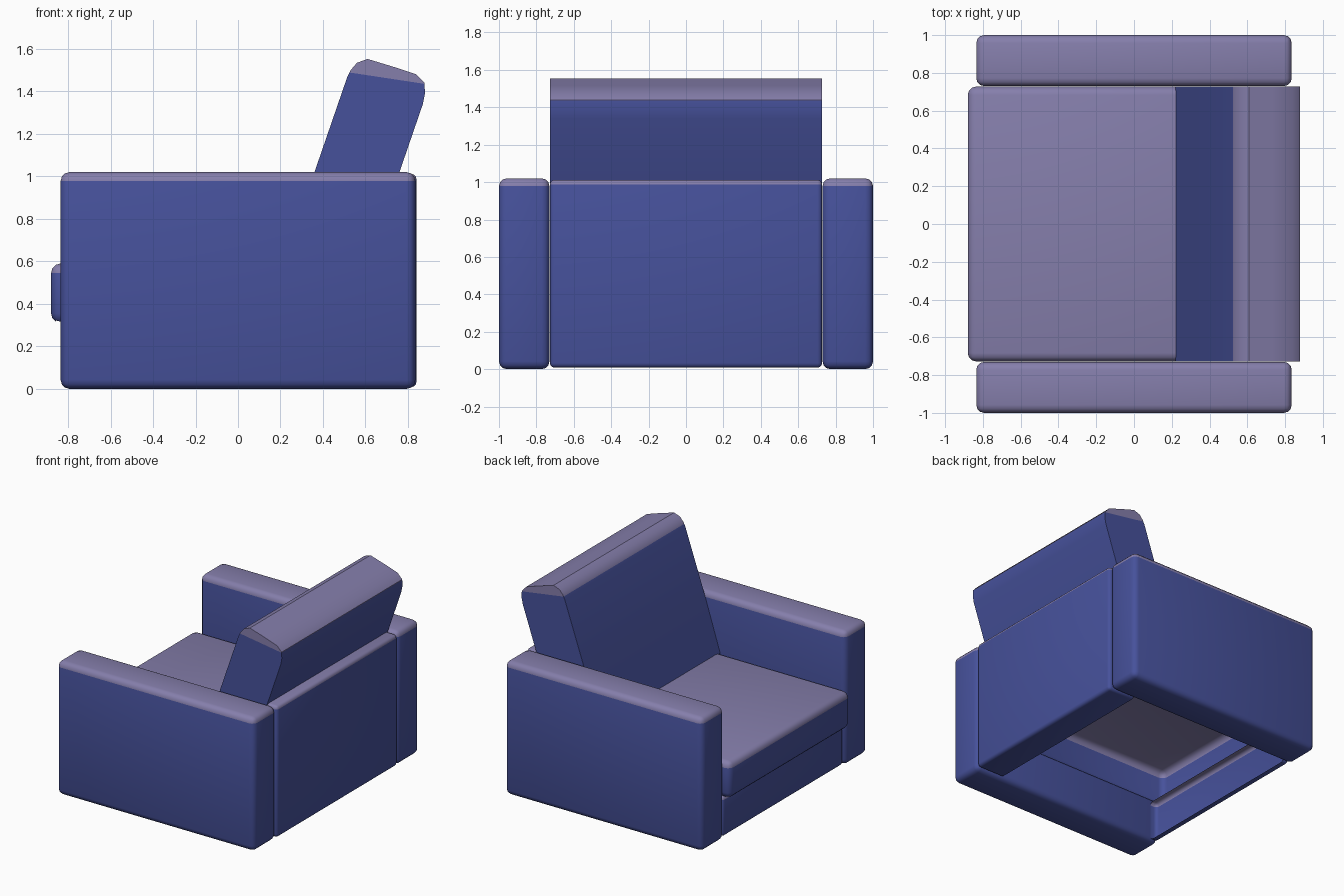
import bpy, bmesh
from mathutils import Vector

if "Cube" in bpy.data.objects:
    bpy.data.objects.remove(bpy.data.objects["Cube"])


def material(name, rgb):
    m = bpy.data.materials.new(name)
    m.diffuse_color = (*rgb, 1.0)
    m.use_nodes = True
    m.node_tree.nodes["Principled BSDF"].inputs["Base Color"].default_value = m.diffuse_color
    return m


BLUE = material("blue fabric", (0.062, 0.083, 0.33))
MAUVE = material("mauve fabric", (0.235, 0.21, 0.41))


def finish(name, bm, is_mauve):
    """Turn a bmesh into a smooth-shaded object, mauve where the rule says."""
    bm.normal_update()
    for f in bm.faces:
        f.material_index = 1 if is_mauve(f) else 0
        f.smooth = True
    me = bpy.data.meshes.new(name)
    bm.to_mesh(me)
    bm.free()
    me.materials.append(BLUE)
    me.materials.append(MAUVE)
    ob = bpy.data.objects.new(name, me)
    bpy.context.collection.objects.link(ob)
    bpy.ops.object.select_all(action='DESELECT')
    ob.select_set(True)
    bpy.context.view_layer.objects.active = ob
    bpy.ops.object.shade_smooth_by_angle()
    return ob


def rounded_box(lo, hi, radius):
    """Box between two corners with softly rounded edges."""
    bm = bmesh.new()
    bmesh.ops.create_cube(bm, size=1)
    lo, hi = Vector(lo), Vector(hi)
    for v in bm.verts:
        v.co = Vector([(a + b) / 2 + c * (b - a) for a, b, c in zip(lo, hi, v.co)])
    bmesh.ops.bevel(bm, geom=bm.edges[:], offset=radius, segments=3,
                    profile=0.5, affect='EDGES')
    bm.normal_update()
    return bm


def remove_faces(bm, rule):
    bmesh.ops.delete(bm, geom=[f for f in bm.faces if rule(f)], context='FACES')


def faces_up(f):
    return f.normal.z > 0.2


# Arms
for name, y0, y1 in (("arm_left", 0.73, 1.0), ("arm_right", -1.0, -0.73)):
    finish(name, rounded_box((-0.835, y0, 0.0), (0.835, y1, 1.02), 0.042), faces_up)

# Back panel
finish("back_panel", rounded_box((0.60, -0.728, 0.008), (0.84, 0.728, 1.012), 0.025), faces_up)

# Seat cushion: a shell, open underneath
bm = rounded_box((-0.88, -0.728, 0.31), (0.62, 0.728, 0.59), 0.045)
remove_faces(bm, lambda f: f.normal.z < -0.9)
finish("seat_cushion", bm, faces_up)

# Front panel under the seat: a thin shell, open behind
bm = rounded_box((-0.82, -0.728, 0.008), (-0.74, 0.728, 0.315), 0.025)
remove_faces(bm, lambda f: f.normal.x > 0.2)
finish("front_panel", bm, faces_up)

# Back cushion: leaning side profile pulled across the seat
profile = [(0.22, 0.58), (0.36, 1.02), (0.515, 1.47), (0.53, 1.50), (0.56, 1.535), (0.61, 1.553),
           (0.735, 1.515), (0.84, 1.48), (0.878, 1.44), (0.88, 1.39), (0.87, 1.34),
           (0.76, 1.02), (0.61, 0.58)]
bm = bmesh.new()
face = bm.faces.new([bm.verts.new((x, -0.728, z)) for x, z in profile])
ext = bmesh.ops.extrude_face_region(bm, geom=[face])
for v in ext["geom"]:
    if isinstance(v, bmesh.types.BMVert):
        v.co.y = 0.728
bmesh.ops.recalc_face_normals(bm, faces=bm.faces[:])
# cut where the mauve top begins
cut_at, cut_dir = Vector((0.52, 0, 1.49)), Vector((0.15, 0, 0.989))
bmesh.ops.bisect_plane(bm, geom=bm.verts[:] + bm.edges[:] + bm.faces[:],
                       plane_co=cut_at, plane_no=cut_dir)
finish("back_cushion", bm,
       lambda f: (f.calc_center_median() - cut_at).dot(cut_dir) > 0)
